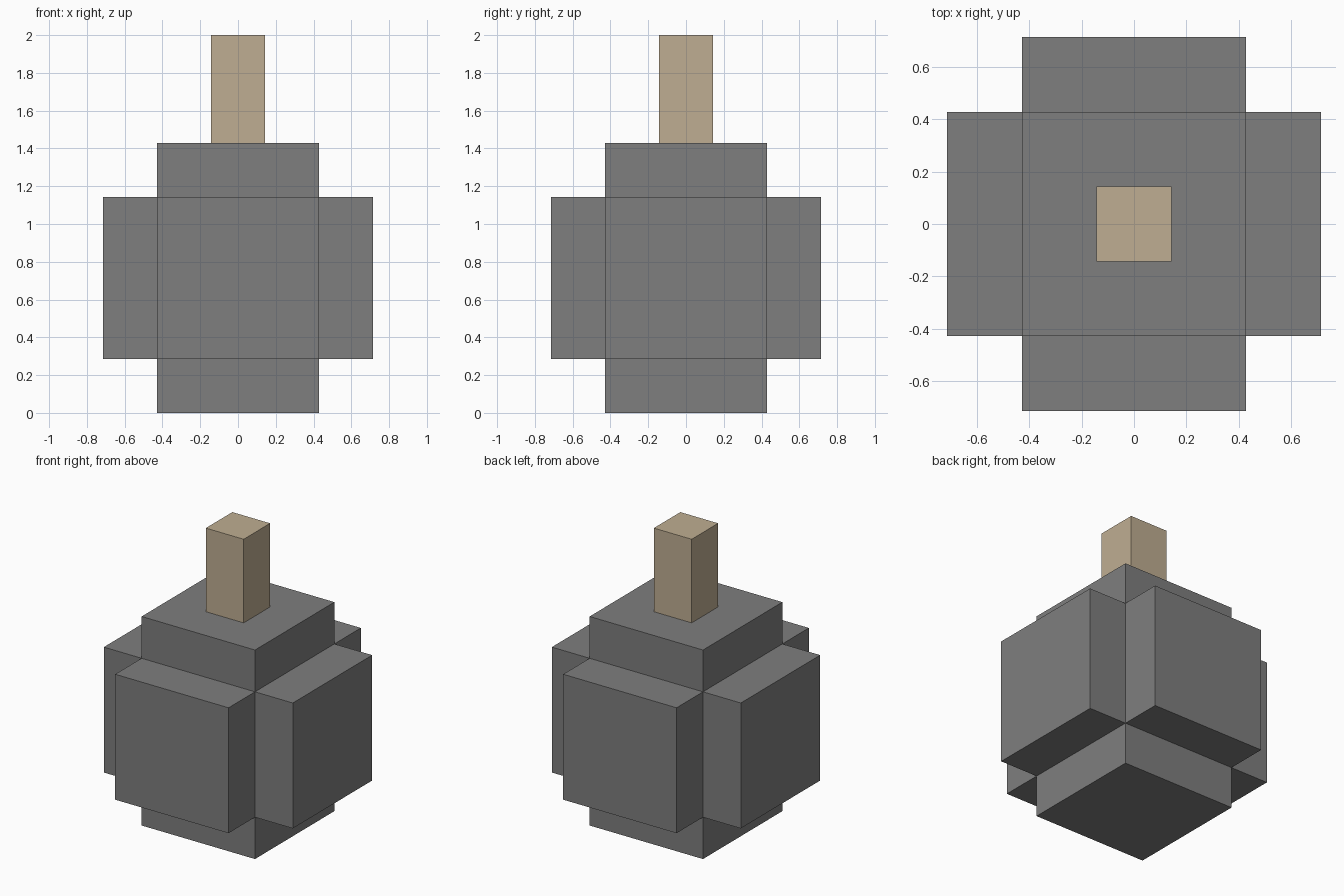
import bpy
import bmesh
from mathutils import Matrix

U = 2 / 7  # one grid module

default = bpy.data.objects.get("Cube")
if default:
    bpy.data.objects.remove(default, do_unlink=True)


def make_material(name, colour):
    mat = bpy.data.materials.new(name)
    mat.use_nodes = True
    mat.diffuse_color = colour
    mat.node_tree.nodes["Principled BSDF"].inputs["Base Color"].default_value = colour
    return mat


def finish(bm, name, mat):
    bmesh.ops.recalc_face_normals(bm, faces=bm.faces)
    mesh = bpy.data.meshes.new(name)
    bm.to_mesh(mesh)
    bm.free()
    mesh.materials.append(mat)
    obj = bpy.data.objects.new(name, mesh)
    bpy.context.collection.objects.link(obj)


def cube(size, z):
    bm = bmesh.new()
    bmesh.ops.create_cube(bm, size=size, matrix=Matrix.Translation((0, 0, z)))
    return bm


grey = make_material("dark grey", (0.209, 0.209, 0.209, 1))
tan = make_material("light tan", (0.521, 0.423, 0.287, 1))

# Body: a cube with a raised square block on each of its six sides
body = cube(3 * U, 2.5 * U)
body.normal_update()
sides = [(face, face.normal.copy()) for face in body.faces]
for face, normal in sides:
    block = bmesh.ops.extrude_discrete_faces(body, faces=[face])["faces"][0]
    bmesh.ops.translate(body, verts=block.verts, vec=normal * U)
finish(body, "body", grey)

# Stem: a square post standing on the top block
stem = cube(U, 0)
bmesh.ops.scale(stem, verts=stem.verts, vec=(1, 1, 2))
bmesh.ops.translate(stem, verts=stem.verts, vec=(0, 0, 6 * U))
finish(stem, "stem", tan)
